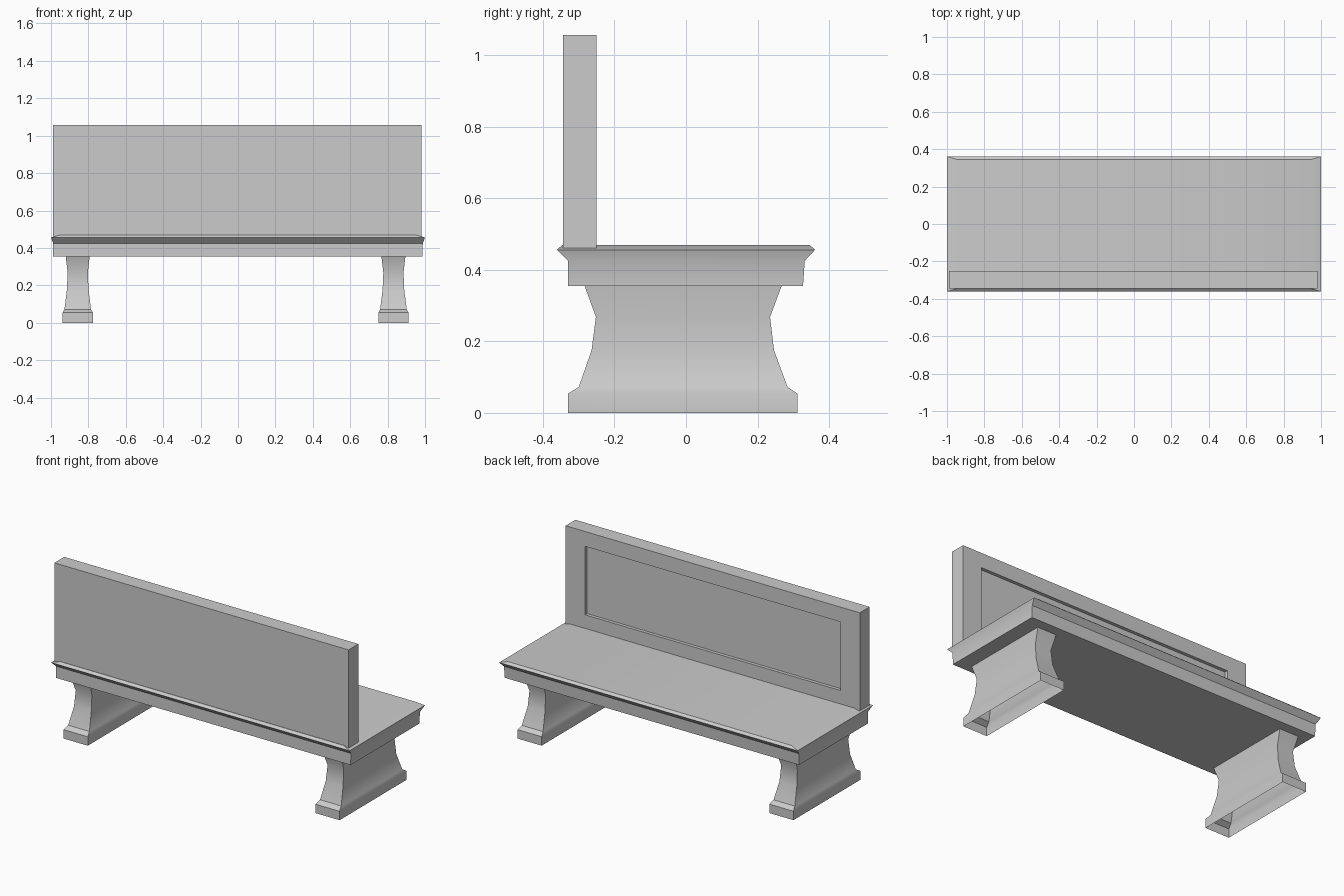
import bpy, bmesh

if "Cube" in bpy.data.objects:
    bpy.data.objects.remove(bpy.data.objects["Cube"])


def finish(name, bm):
    """Turn a bmesh into a named object, smooth across shallow angles only."""
    bmesh.ops.recalc_face_normals(bm, faces=bm.faces)
    mesh = bpy.data.meshes.new(name)
    bm.to_mesh(mesh)
    bm.free()
    obj = bpy.data.objects.new(name, mesh)
    bpy.context.collection.objects.link(obj)
    bpy.ops.object.select_all(action='DESELECT')
    obj.select_set(True)
    bpy.context.view_layer.objects.active = obj
    bpy.ops.object.shade_smooth_by_angle(angle=0.52)
    return obj


def stack(name, rings, capped=True):
    """Loft rectangular rings given as (z, x0, x1, y0, y1)."""
    bm = bmesh.new()
    loops = [[bm.verts.new((x, y, z)) for x, y in
              ((x0, y0), (x1, y0), (x1, y1), (x0, y1))]
             for z, x0, x1, y0, y1 in rings]
    for low, high in zip(loops, loops[1:]):
        for i in range(4):
            j = (i + 1) % 4
            bm.faces.new((low[i], low[j], high[j], high[i]))
    if capped:
        bm.faces.new(loops[0][::-1])
        bm.faces.new(loops[-1])
    return finish(name, bm)


# Seat slab with a flared, chamfered lip
stack("seat", [
    (0.354, -0.988, 0.986, -0.33, 0.327),
    (0.425, -0.988, 0.988, -0.33, 0.332),
    (0.456, -1.0, 1.0, -0.361, 0.361),
    (0.469, -0.95, 0.95, -0.346, 0.346),
])

# Waisted legs: open shells, profile of (z, half width, y0, y1)
leg_profile = [
    (0.0, 0.081, -0.33, 0.311),
    (0.054, 0.081, -0.33, 0.311),
    (0.072, 0.071, -0.30, 0.284),
    (0.175, 0.058, -0.264, 0.246),
    (0.268, 0.054, -0.252, 0.235),
    (0.354, 0.064, -0.283, 0.267),
]
for name, cx in (("left_leg", -0.857), ("right_leg", 0.831)):
    stack(name, [(z, cx - w, cx + w, y0, y1) for z, w, y0, y1 in leg_profile],
          capped=False)

# Backrest board with a sunken panel on the seat side
x0, x1, z0, z1 = -0.99, 0.982, 0.461, 1.056
back_y, face_y, depth = -0.344, -0.25, 0.02
bm = bmesh.new()
frames = []
for y, ix, iz in ((back_y, 0, 0), (face_y, 0, 0),
                  (face_y, 0.13, 0.09), (face_y - depth, 0.13, 0.09)):
    frames.append([bm.verts.new((x, y, z)) for x, z in
                   ((x0 + ix, z0 + iz), (x1 - ix, z0 + iz),
                    (x1 - ix, z1 - iz), (x0 + ix, z1 - iz))])
for a, b in zip(frames, frames[1:]):
    for i in range(4):
        j = (i + 1) % 4
        bm.faces.new((a[i], a[j], b[j], b[i]))
bm.faces.new(frames[0])
bm.faces.new(frames[-1])
finish("backrest", bm)
